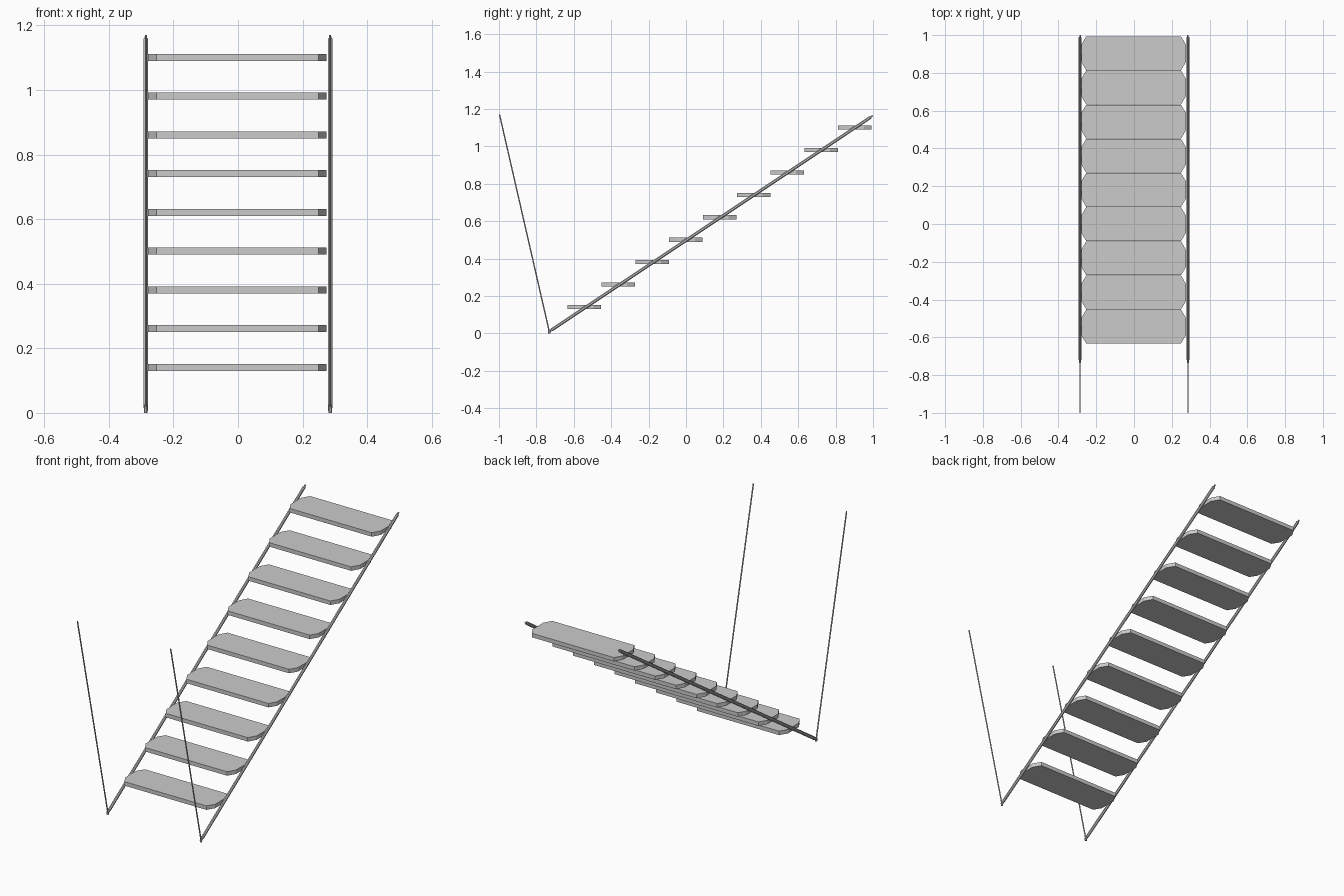
import bpy, bmesh, math
from mathutils import Vector

if "Cube" in bpy.data.objects:
    bpy.data.objects.remove(bpy.data.objects["Cube"])


def make_material(name, value):
    m = bpy.data.materials.new(name)
    m.diffuse_color = (value, value, value, 1)
    m.use_nodes = True
    m.node_tree.nodes["Principled BSDF"].inputs["Base Color"].default_value = m.diffuse_color
    return m


grey = make_material("light grey", 0.6)


def finish(name, bm):
    bmesh.ops.recalc_face_normals(bm, faces=bm.faces)
    mesh = bpy.data.meshes.new(name)
    bm.to_mesh(mesh)
    bm.free()
    mesh.materials.append(grey)
    ob = bpy.data.objects.new(name, mesh)
    bpy.context.collection.objects.link(ob)
    return ob


def rod(name, start, end, rx, rz, sides=8):
    """Straight rod between two points, elliptical in section."""
    a, b = Vector(start), Vector(end)
    d = (b - a).normalized()
    u = Vector((1, 0, 0))
    v = d.cross(u).normalized()
    bm = bmesh.new()
    rings = []
    for p in (a, b):
        ring = []
        for i in range(sides):
            t = 2 * math.pi * (i + 0.5) / sides
            ring.append(bm.verts.new(p + u * rx * math.cos(t) + v * rz * math.sin(t)))
        rings.append(ring)
    for i in range(sides):
        j = (i + 1) % sides
        bm.faces.new((rings[0][i], rings[0][j], rings[1][j], rings[1][i]))
    for ring in rings:
        bm.faces.new(ring)
    return finish(name, bm)


def tread(name, y, z):
    """Flat board with clipped corners."""
    w, d, h, cx, cy = 0.276, 0.0895, 0.011, 0.025, 0.042
    outline = [(w, -d + cy), (w, d - cy), (w - cx, d), (-w + cx, d),
               (-w, d - cy), (-w, -d + cy), (-w + cx, -d), (w - cx, -d)]
    bm = bmesh.new()
    base = bm.faces.new([bm.verts.new((px - 0.002, y + py, z - h)) for px, py in outline])
    top = bmesh.ops.extrude_face_region(bm, geom=[base])
    bmesh.ops.translate(bm, vec=(0, 0, 2 * h),
                        verts=[g for g in top["geom"] if isinstance(g, bmesh.types.BMVert)])
    return finish(name, bm)


# Nine steps
for i in range(9):
    tread(f"tread_{i + 1}", -0.543 + 0.1808 * i, 0.141 + 0.12 * i)

# Side rails with end pins, and the thin hanging cables
for side, x in (("left", -0.2855), ("right", 0.2855)):
    rod(f"{side}_rail", (x, -0.718, 0.019), (x, 0.987, 1.156), 0.0078, 0.0095)
    rod(f"{side}_lower_pin", (x, -0.734, 0.008), (x, -0.716, 0.020), 0.0065, 0.0065)
    rod(f"{side}_upper_pin", (x, 0.985, 1.155), (x, 0.998, 1.164), 0.0045, 0.0045)
    rod(f"{side}_foot_pivot", (x, -0.731, 0.0), (x, -0.731, 0.018), 0.006, 0.006)
    rod(f"{side}_cable", (x, -0.731, 0.010), (x, -0.997, 1.170), 0.0035, 0.0035, 6)
